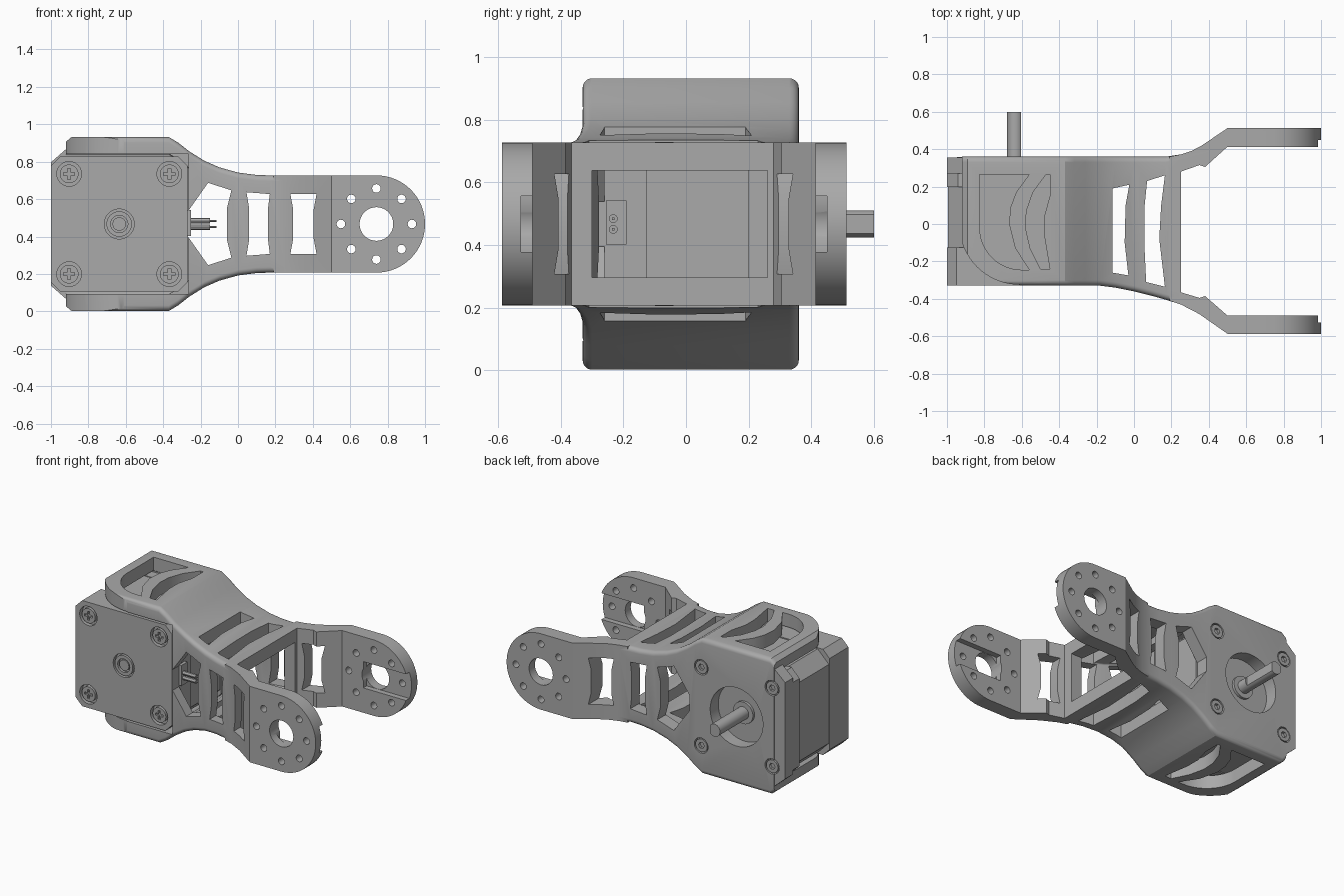
import bpy, bmesh, math
from mathutils import Vector

cube = bpy.data.objects.get("Cube")
if cube:
    bpy.data.objects.remove(cube, do_unlink=True)

AXIS_Z = 0.467   # height of the motor axis; all z values below are relative to it
MOTOR_X = -0.635
FORK_X = 0.74

grey = bpy.data.materials.new("plain grey")
grey.use_nodes = True
grey.diffuse_color = (0.4, 0.4, 0.4, 1)
grey.node_tree.nodes["Principled BSDF"].inputs["Base Color"].default_value = (0.4, 0.4, 0.4, 1)


def make(name, rings):
    """Skin a list of equal closed rings and cap both ends."""
    bm = bmesh.new()
    loops = [[bm.verts.new(p + Vector((0, 0, AXIS_Z))) for p in r] for r in rings]
    n = len(loops[0])
    for a, b in zip(loops, loops[1:]):
        for i in range(n):
            bm.faces.new((a[i], a[(i + 1) % n], b[(i + 1) % n], b[i]))
    bm.faces.new(loops[0])
    bm.faces.new(loops[-1])
    bmesh.ops.recalc_face_normals(bm, faces=bm.faces)
    mesh = bpy.data.meshes.new(name)
    bm.to_mesh(mesh)
    bm.free()
    mesh.materials.append(grey)
    ob = bpy.data.objects.new(name, mesh)
    bpy.context.collection.objects.link(ob)
    return ob


def prism(name, pts, axis, lo, hi):
    """Extrude a profile: (x, z) along y, (x, y) along z, or (y, z) along x."""
    put = {"y": lambda p, t: Vector((p[0], t, p[1])),
           "z": lambda p, t: Vector((p[0], p[1], t)),
           "x": lambda p, t: Vector((t, p[0], p[1]))}[axis]
    return make(name, [[put(p, t) for p in pts] for t in (lo, hi)])


def arc(cx, cy, r, start, end, n=16):
    return [(cx + r * math.cos(math.radians(start + (end - start) * i / n)),
             cy + r * math.sin(math.radians(start + (end - start) * i / n)))
            for i in range(n + 1)]


def rod(name, a, b, r, axis, lo, hi, n=32):
    return prism(name, arc(a, b, r, 0, 360, n)[:-1], axis, lo, hi)


def box(name, x0, x1, y0, y1, z0, z1):
    return prism(name, [(x0, y0), (x1, y0), (x1, y1), (x0, y1)], "z", z0, z1)


def octagon(x0, x1, h, c):
    return [(x0 + c, -h), (x1 - c, -h), (x1, c - h), (x1, h - c),
            (x1 - c, h), (x0 + c, h), (x0, h - c), (x0, c - h)]


def combine(ob, other, operation="DIFFERENCE"):
    mod = ob.modifiers.new("combine", "BOOLEAN")
    mod.operation, mod.object, mod.solver = operation, other, "EXACT"
    bpy.context.view_layer.objects.active = ob
    bpy.ops.object.modifier_apply(modifier=mod.name)
    bpy.data.objects.remove(other, do_unlink=True)


def loft(name, stations, r):
    """Skin rounded rectangles (x, y0, y1, half height) along x."""
    rings = []
    for x, y0, y1, h in stations:
        ring = []
        for cy, cz, a in ((y1 - r, h - r, 0), (y0 + r, h - r, 90),
                          (y0 + r, r - h, 180), (y1 - r, r - h, 270)):
            ring += [Vector((x, y, z)) for y, z in arc(cy, cz, r, a, a + 90, 5)]
        rings.append(ring)
    return make(name, rings)


# Bracket shell: rounded outer skin minus an offset cavity
shell = [(-0.92, -0.33, 0.36, 0.44), (-0.89, -0.33, 0.36, 0.465), (-0.37, -0.33, 0.36, 0.465),
         (-0.32, -0.33, 0.36, 0.435), (-0.26, -0.33, 0.36, 0.388), (-0.18, -0.33, 0.36, 0.338),
         (-0.1, -0.34, 0.36, 0.303), (0, -0.36, 0.36, 0.275), (0.1, -0.385, 0.36, 0.262),
         (0.17, -0.405, 0.36, 0.26), (0.25, -0.43, 0.372, 0.26)]
bracket = loft("bracket", shell, 0.03)
inner = [(-1.2, -0.33, 0.36, 0.465)] + shell[1:-1]
combine(bracket, loft("cavity", [(x, a + 0.07, b - 0.09, h - 0.09) for x, a, b, h in inner], 0.01))
combine(bracket, box("motor_opening", -1.2, -0.265, -0.6, -0.15, -0.374, 0.374))

# Rear mounting plate reaching past the motor's side
combine(bracket, prism("mount_plate", [(-0.7, -0.4), (-0.92, -0.4), (-1, -0.33), (-1, 0.33),
                                       (-0.92, 0.4), (-0.7, 0.4)], "y", 0.27, 0.355), "UNION")

# Curved hoops and slots in the top and bottom walls
top_cuts = [
    [(-1.1, 0)] + arc(-0.61, 0, 0.325, 180, 270) + [(-0.61, -0.6), (-1.1, -0.6)],
    [(-0.825, 0.265)] + arc(-0.6, -0.02, 0.225, 180, 270) +
    [(-0.56, -0.245), (-0.635, -0.13), (-0.668, 0), (-0.66, 0.09), (-0.63, 0.17), (-0.56, 0.265)],
    [(-0.47, 0.265), (-0.54, 0.17), (-0.575, 0.07), (-0.58, -0.02), (-0.555, -0.13), (-0.5, -0.24),
     (-0.45, -0.24), (-0.48, -0.06), (-0.48, 0.04), (-0.45, 0.15), (-0.45, 0.265)],
    [(-0.115, 0.19), (-0.025, 0.21), (-0.045, 0.1), (-0.05, -0.1), (-0.03, -0.275), (-0.115, -0.26)],
    [(0.07, 0.23), (0.165, 0.26), (0.145, 0.1), (0.135, -0.08), (0.165, -0.335), (0.065, -0.31),
     (0.055, -0.1), (0.055, 0.08)],
]
for pts in top_cuts:
    combine(bracket, prism("top_window", pts, "z", -0.6, 0.6))

# Opening in the end wall between the arms
combine(bracket, box("end_window", 0.1, 0.3, -0.3, 0.26, -0.17, 0.17))

# Fork arms: bent plan outline with rounded ends
arm_side = [(0.19, -0.26)] + arc(FORK_X, 0, 0.26, -90, 90, 32) + [(0.19, 0.26)]
plans = {
    "back": [(0.19, 0.36), (0.25, 0.372), (0.31, 0.392), (0.36, 0.418), (0.5, 0.513), (1.1, 0.513),
             (1.1, 0.413), (0.5, 0.413), (0.38, 0.305), (0.35, 0.315), (0.25, 0.28), (0.19, 0.28)],
    "front": [(0.19, -0.41), (0.25, -0.43), (0.35, -0.482), (0.5, -0.587), (1.1, -0.587),
              (1.1, -0.49), (0.5, -0.49), (0.38, -0.385), (0.35, -0.395), (0.25, -0.365), (0.19, -0.35)],
}
for side, plan in plans.items():
    arm = prism(side + "_arm", plan, "z", -0.5, 0.5)
    combine(arm, prism("arm_outline", arm_side, "y", -1, 1), "INTERSECT")
    combine(arm, rod("hub_hole", FORK_X, 0, 0.09, "y", -1, 1))
    for x, z in arc(FORK_X, 0, 0.19, 0, 360, 8)[:-1]:
        combine(arm, rod("bolt_hole", x, z, 0.023, "y", -1, 1, 16))
    y0, y1 = (0.3, 0.45) if side == "back" else (-0.527, -0.4)
    combine(arm, box("inner_groove", 0.66, 1.2, y0, y1, -0.09, 0.09))
    combine(bracket, arm, "UNION")

# Side windows, mirrored about the motor axis
for half in ([(-0.28, 0.05), (-0.16, 0.22), (-0.035, 0.18), (-0.058, 0.09)],
             [(0.06, 0.08), (0.045, 0.17), (0.17, 0.16), (0.16, 0.08)],
             [(0.295, 0.08), (0.28, 0.16), (0.42, 0.16), (0.405, 0.08)]):
    combine(bracket, prism("side_window", half + [(x, -z) for x, z in reversed(half)], "y", -1, 1))

# Motor pilot bore and rear screw recesses
combine(bracket, rod("pilot_bore", MOTOR_X, 0, 0.2, "y", 0.2, 0.5, 48))
corners = [(MOTOR_X + sx * 0.268, sz * 0.268) for sx in (-1, 1) for sz in (-1, 1)]
for x, z in corners:
    combine(bracket, rod("recess", x, z, 0.052, "y", 0.33, 0.5))

# Motor: front cap, body and rear flange
front_cap = prism("motor_front_cap", octagon(-1, -0.27, 0.362, 0.05), "y", -0.33, -0.125)
prism("motor_body", octagon(-0.995, -0.275, 0.355, 0.085), "y", -0.126, 0.2)
prism("motor_rear_flange", octagon(-1, -0.27, 0.36, 0.06), "y", 0.199, 0.272)

# Screws: cross heads in front, socket heads behind
for i, (x, z) in enumerate(corners):
    combine(front_cap, rod("recess", x, z, 0.066, "y", -0.5, -0.3))
    head = rod(f"front_screw_{i + 1}", x, z, 0.05, "y", -0.328, -0.29)
    for w, h in ((0.03, 0.008), (0.008, 0.03)):
        combine(head, box("slot", x - w, x + w, -0.4, -0.312, z - h, z + h))
    head = rod(f"rear_screw_{i + 1}", x, z, 0.044, "y", 0.32, 0.358)
    combine(head, rod("socket", x, z, 0.022, "y", 0.34, 0.5, 6))

# Front bearing seat and output shaft
combine(front_cap, rod("seat", MOTOR_X, 0, 0.08, "y", -0.5, -0.305))
ring = rod("bearing_ring", MOTOR_X, 0, 0.068, "y", -0.33, -0.3)
combine(ring, rod("bore", MOTOR_X, 0, 0.046, "y", -0.5, -0.312))
rod("shaft_end", MOTOR_X, 0, 0.036, "y", -0.326, -0.3)
rod("shaft_collar", MOTOR_X, 0, 0.075, "y", 0.26, 0.29)
shaft = rod("output_shaft", MOTOR_X, 0, 0.043, "y", 0.26, 0.6)
combine(shaft, box("flat", MOTOR_X + 0.03, MOTOR_X + 0.1, 0.36, 0.7, -0.1, 0.1))

# Connector with wires
box("connector", -0.3, -0.25, -0.255, -0.19, -0.065, 0.075)
for i, z in enumerate((-0.017, 0.017)):
    rod(f"wire_{i + 1}", -0.232, z, 0.014, "x", -0.26, -0.15, 12)
    rod(f"wire_core_{i + 1}", -0.232, z, 0.005, "x", -0.16, -0.115, 8)

# Smooth round surfaces, keep the edges crisp
for ob in bpy.context.collection.objects:
    ob.select_set(ob.type == "MESH")
bpy.ops.object.shade_smooth_by_angle(angle=math.radians(30))
